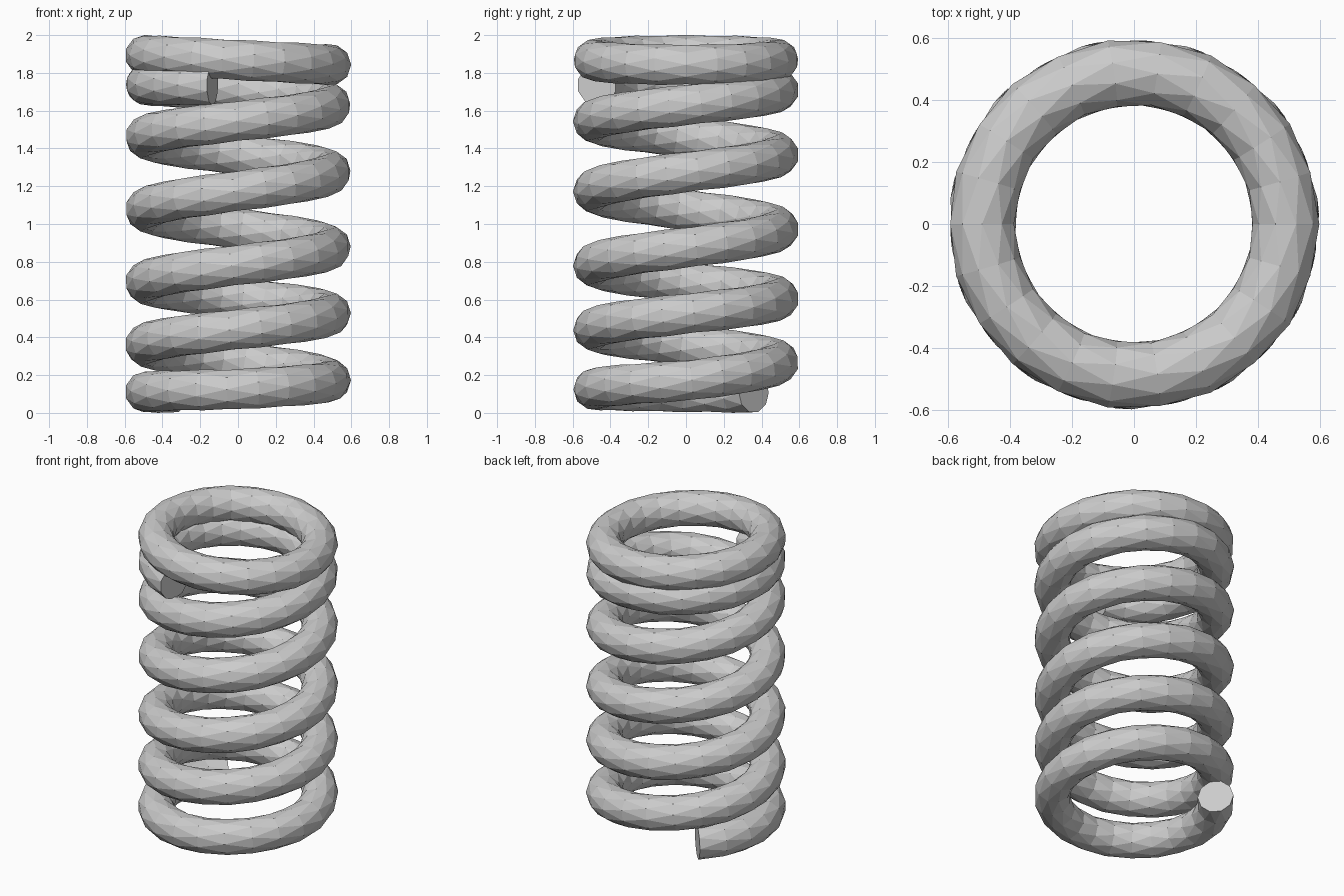
import bpy, bmesh, math
from mathutils import Vector

if "Cube" in bpy.data.objects:
    bpy.data.objects.remove(bpy.data.objects["Cube"])

COIL_R, WIRE_R, SIDES, STEPS = 0.491, 0.108, 10, 22

# wire height against winding angle: closed bottom coil, open coils, closed top
HEIGHTS = [(133, .107), (180, .111), (270, .125), (360, .17), (450, .27), (540, .36),
           (720, .525), (900, .69), (1080, .875), (1260, 1.075), (1440, 1.275),
           (1620, 1.46), (1800, 1.63), (1890, 1.71), (1980, 1.74), (2054, 1.735)]


def height(deg):
    for (a0, z0), (a1, z1) in zip(HEIGHTS, HEIGHTS[1:]):
        if deg <= a1:
            return z0 + (z1 - z0) * (deg - a0) / (a1 - a0)
    return HEIGHTS[-1][1]


def wire_point(deg, z):
    a = math.radians(deg)
    return Vector((COIL_R * math.cos(a), COIL_R * math.sin(a), z))


def tube(name, path, closed):
    """Sweep a round section along points that circle the z axis."""
    bm = bmesh.new()
    rings = []
    n = len(path)
    for i, p in enumerate(path):
        prev = path[i - 1] if closed or i else p
        nxt = path[(i + 1) % n] if closed or i < n - 1 else p
        tangent = (nxt - prev).normalized()
        out = Vector((p.x, p.y, 0)).normalized()
        up = out.cross(tangent).normalized()
        if up.z < 0:
            up = -up
        ring = []
        for k in range(SIDES):
            t = 2 * math.pi * (k + 0.5 * (i % 2)) / SIDES   # staggered facets
            ring.append(bm.verts.new(p + (out * math.cos(t) + up * math.sin(t)) * WIRE_R))
        rings.append(ring)
    for i in range(n if closed else n - 1):
        a, b = rings[i], rings[(i + 1) % n]
        for k in range(SIDES):
            j = (k + 1) % SIDES
            if i % 2 == 0:
                bm.faces.new((a[k], b[k], a[j]))
                bm.faces.new((a[j], b[k], b[j]))
            else:
                bm.faces.new((a[k], b[j], a[j]))
                bm.faces.new((a[k], b[k], b[j]))
    if not closed:
        bm.faces.new(rings[0])
        bm.faces.new(rings[-1])
    bmesh.ops.recalc_face_normals(bm, faces=bm.faces)
    mesh = bpy.data.meshes.new(name)
    bm.to_mesh(mesh)
    bm.free()
    obj = bpy.data.objects.new(name, mesh)
    bpy.context.collection.objects.link(obj)
    return obj


# main coil of the spring
first, last = HEIGHTS[0][0], HEIGHTS[-1][0]
count = round((last - first) / 360 * STEPS)
angles = [first + (last - first) * i / count for i in range(count + 1)]
tube("spring_coil", [wire_point(a, height(a)) for a in angles], False)

# slightly tilted closing ring on top
ring_angles = [360 * i / STEPS for i in range(STEPS)]
tube("top_ring", [wire_point(a, 1.868 - 0.025 * math.cos(math.radians(a)))
                  for a in ring_angles], True)
